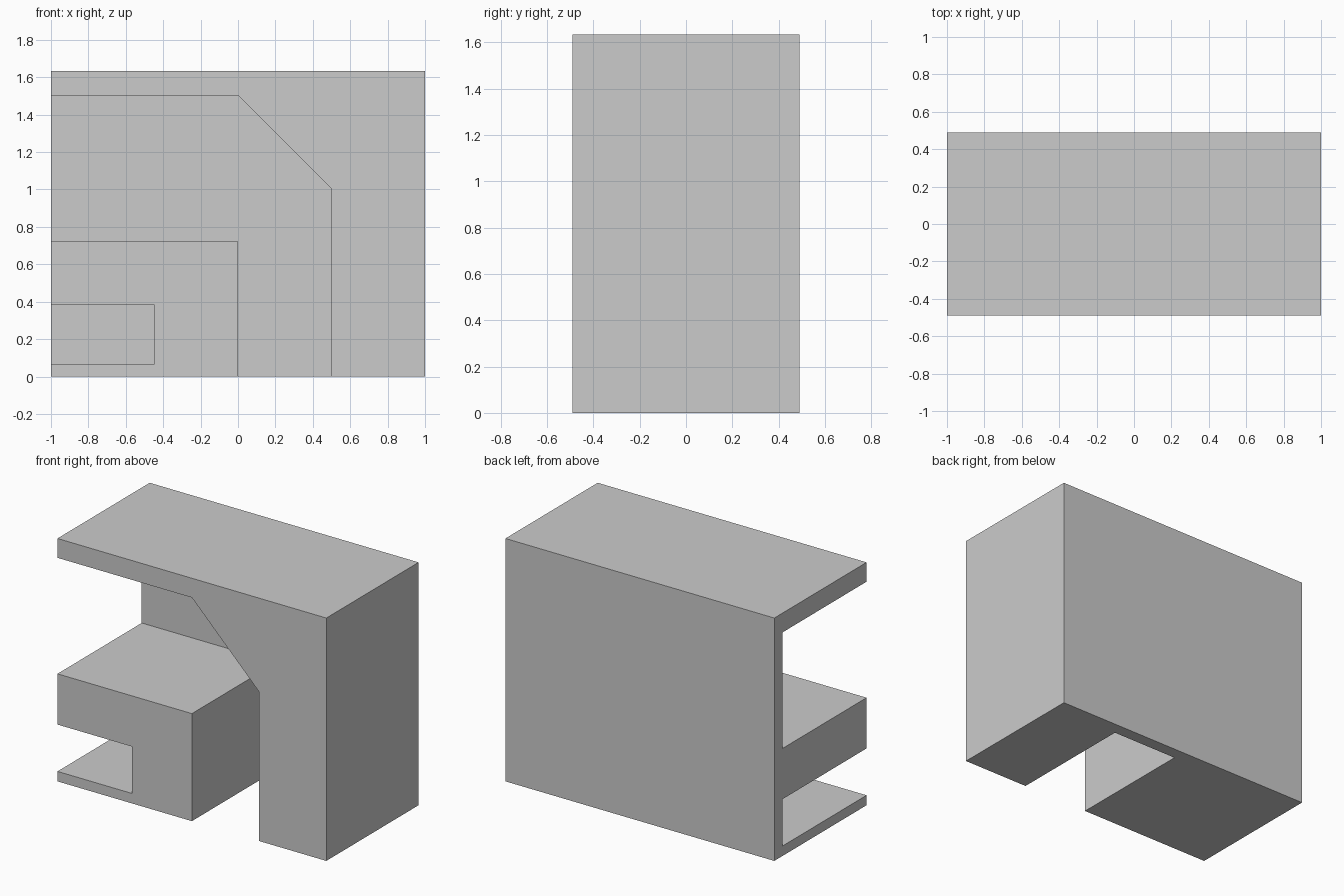
import bpy, bmesh

if "Cube" in bpy.data.objects:
    bpy.data.objects.remove(bpy.data.objects["Cube"])

HALF_DEPTH = 0.49
WALL_FRONT = 0.405   # front of the thin back wall


def extrude_profile(name, points, y0, y1):
    """Solid prism from an x-z outline, running from y0 to y1."""
    bm = bmesh.new()
    face = bm.faces.new([bm.verts.new((x, y0, z)) for x, z in points])
    out = bmesh.ops.extrude_face_region(bm, geom=[face])
    moved = [v for v in out["geom"] if isinstance(v, bmesh.types.BMVert)]
    bmesh.ops.translate(bm, verts=moved, vec=(0, y1 - y0, 0))
    bmesh.ops.recalc_face_normals(bm, faces=bm.faces)
    mesh = bpy.data.meshes.new(name)
    bm.to_mesh(mesh)
    bm.free()
    obj = bpy.data.objects.new(name, mesh)
    bpy.context.collection.objects.link(obj)
    return obj


# Full block
body = extrude_profile("tunnel_corner_block",
                       [(-1, 0), (1, 0), (1, 1.633), (-1, 1.633)],
                       -HALF_DEPTH, HALF_DEPTH)

# Bent channel with chamfered outer corner, and the small side slot
cuts = {
    "channel_cutter": [(-1.1, 0.723), (0, 0.723), (0, -0.1), (0.5, -0.1),
                       (0.5, 1.003), (0, 1.503), (-1.1, 1.503)],
    "slot_cutter": [(-1.1, 0.067), (-0.447, 0.067),
                    (-0.447, 0.382), (-1.1, 0.382)],
}
cutters = []
for name, outline in cuts.items():
    cutter = extrude_profile(name, outline, -0.6, WALL_FRONT)
    cutter.hide_render = True
    mod = body.modifiers.new(name, 'BOOLEAN')
    mod.operation = 'DIFFERENCE'
    mod.solver = 'EXACT'
    mod.object = cutter
    cutters.append(cutter)

# Apply the cuts and remove the helpers
bpy.context.view_layer.objects.active = body
body.select_set(True)
for name in cuts:
    bpy.ops.object.modifier_apply(modifier=name)
for cutter in cutters:
    bpy.data.objects.remove(cutter)
